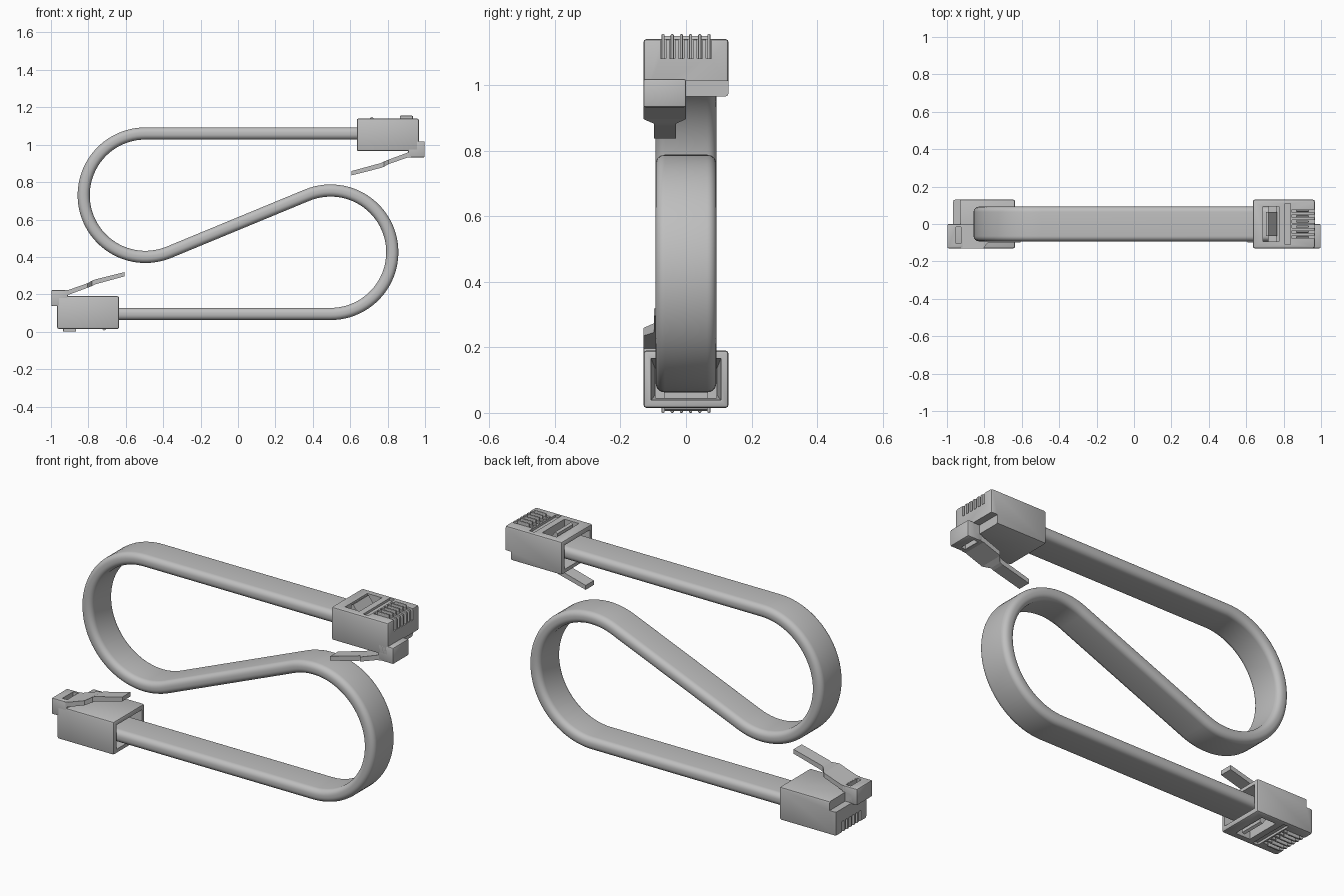
import bpy, bmesh, math
from mathutils import Vector

if "Cube" in bpy.data.objects:
    bpy.data.objects.remove(bpy.data.objects["Cube"], do_unlink=True)

HEIGHT = 1.155
MID = HEIGHT / 2

grey = bpy.data.materials.new("plain_grey")
grey.use_nodes = True
grey.diffuse_color = (0.52, 0.52, 0.52, 1)
grey.node_tree.nodes["Principled BSDF"].inputs["Base Color"].default_value = (0.52, 0.52, 0.52, 1)


def finish(name, bm):
    bmesh.ops.recalc_face_normals(bm, faces=bm.faces)
    mesh = bpy.data.meshes.new(name)
    bm.to_mesh(mesh)
    bm.free()
    ob = bpy.data.objects.new(name, mesh)
    bpy.context.collection.objects.link(ob)
    mesh.materials.append(grey)
    return ob


def loft(name, rings):
    """Skin a list of point rings and cap both ends."""
    bm = bmesh.new()
    rows = [[bm.verts.new(p) for p in ring] for ring in rings]
    n = len(rows[0])
    for a, b in zip(rows, rows[1:]):
        for i in range(n):
            j = (i + 1) % n
            bm.faces.new((a[i], a[j], b[j], b[i]))
    bm.faces.new(rows[0])
    bm.faces.new(rows[-1])
    return finish(name, bm)


def section(x, y0, y1, z0, z1):
    return [(x, y0, z0), (x, y1, z0), (x, y1, z1), (x, y0, z1)]


def box(name, x, y, z):
    return loft(name, [section(v, *y, *z) for v in x])


def bevel(ob, width, segments=2):
    m = ob.modifiers.new("bevel", "BEVEL")
    m.width, m.segments = width, segments
    m.limit_method = "ANGLE"


def select(ob):
    bpy.ops.object.select_all(action="DESELECT")
    ob.select_set(True)
    bpy.context.view_layer.objects.active = ob


def cut(ob, cutters):
    for c in cutters:
        c.hide_render = True
        m = ob.modifiers.new("cut", "BOOLEAN")
        m.operation, m.object, m.solver = "DIFFERENCE", c, "EXACT"
    bake(ob)
    for c in cutters:
        bpy.data.objects.remove(c, do_unlink=True)


def bake(ob):
    select(ob)
    bpy.ops.object.convert(target="MESH")


def smooth(ob, angle=35):
    select(ob)
    bpy.ops.object.shade_smooth_by_angle(angle=math.radians(angle))


# Flat cable: S-shaped centre line, point-symmetric about the middle
R, CX, CZ, END = 0.33, 0.495, 0.73, 0.72
dx, dz = CX, CZ - MID
tilt = math.asin(R / math.hypot(dx, dz)) - math.atan2(dz, dx)
half = [(Vector((END, CZ + R)), Vector((-1, 0)))]
STEPS = 48
for i in range(STEPS + 1):
    a = math.pi / 2 + (math.pi + tilt) * i / STEPS
    half.append((Vector((-CX + R * math.cos(a), CZ + R * math.sin(a))),
                 Vector((-math.sin(a), math.cos(a)))))
path = half + [(Vector((-p.x, HEIGHT - p.y)), t) for p, t in reversed(half)]

# Rounded cross-section of the cable
HW, HT, CR = 0.0925, 0.0325, 0.028
profile = []
for k, (sy, sn) in enumerate([(1, 1), (-1, 1), (-1, -1), (1, -1)]):
    for i in range(7):
        a = math.pi / 2 * (k + i / 6)
        profile.append((sy * (HW - CR) + CR * math.cos(a), sn * (HT - CR) + CR * math.sin(a)))
rings = [[(p.x - t.y * n, y, p.y + t.x * n) for y, n in profile] for p, t in path]
smooth(loft("flat_cable", rings))


# Plug: built at the upper end, then copied by a half turn
parts = []
PIN_Y = [0.028 * (i - 2.5) for i in range(6)]

body = box("plug_body", (0.635, 0.967), (-0.13, 0.13), (0.965, 1.14))
bevel(body, 0.01)
bake(body)
cable_mouth = loft("mouth_cutter", [section(0.62, -0.108, 0.108, 0.985, 1.118),
                                    section(0.76, -0.094, 0.094, 1.02, 1.1)])
window = box("window_cutter", (0.69, 0.775), (-0.093, 0.093), (1.07, 1.2))
groove = box("groove_cutter", (0.808, 0.838), (-0.11, 0.11), (1.128, 1.2))
step = box("step_cutter", (0.93, 1.1), (0.0, 0.2), (0.9, 1.012))
slots = [box("slot_cutter", (0.845, 1.1), (y - 0.0085, y + 0.0085), (1.08, 1.2)) for y in PIN_Y]
cut(body, [cable_mouth, window, groove, step] + slots)
smooth(body, 30)
parts.append(body)

# Strain relief wedge inside the window
parts.append(loft("strain_relief", [section(0.705, -0.065, 0.065, 1.06, 1.143),
                                    section(0.718, -0.065, 0.065, 1.06, 1.149),
                                    section(0.765, -0.065, 0.065, 1.06, 1.085)]))

# Contact blades
for y in PIN_Y:
    pin = box("contact_blade", (0.865, 0.935), (y - 0.005, y + 0.005), (1.07, 1.155))
    bevel(pin, 0.004)
    bake(pin)
    parts.append(pin)

# Offset latch root with its slot
root = box("latch_root", (0.91, 0.998), (-0.13, 0.0), (0.932, 1.018))
bevel(root, 0.006)
bake(root)
cut(root, [box("hole_cutter", (0.922, 0.952), (-0.105, -0.015), (0.9, 0.985))])
smooth(root, 30)
parts.append(root)

# Springy latch arm narrowing to a finger tab
parts.append(loft("latch_arm", [section(0.925, -0.13, 0.0, 0.933, 0.965),
                                section(0.905, -0.13, 0.0, 0.931, 0.957),
                                section(0.805, -0.13, 0.0, 0.896, 0.92),
                                section(0.78, -0.098, -0.03, 0.882, 0.91),
                                section(0.765, -0.098, -0.03, 0.876, 0.902),
                                section(0.607, -0.098, -0.03, 0.836, 0.859)]))

for ob in parts:
    twin = ob.copy()
    twin.name = "lower_" + ob.name
    twin.rotation_euler = (0, math.pi, 0)
    twin.location = (0, 0, HEIGHT)
    bpy.context.collection.objects.link(twin)
    ob.name = "upper_" + ob.name
